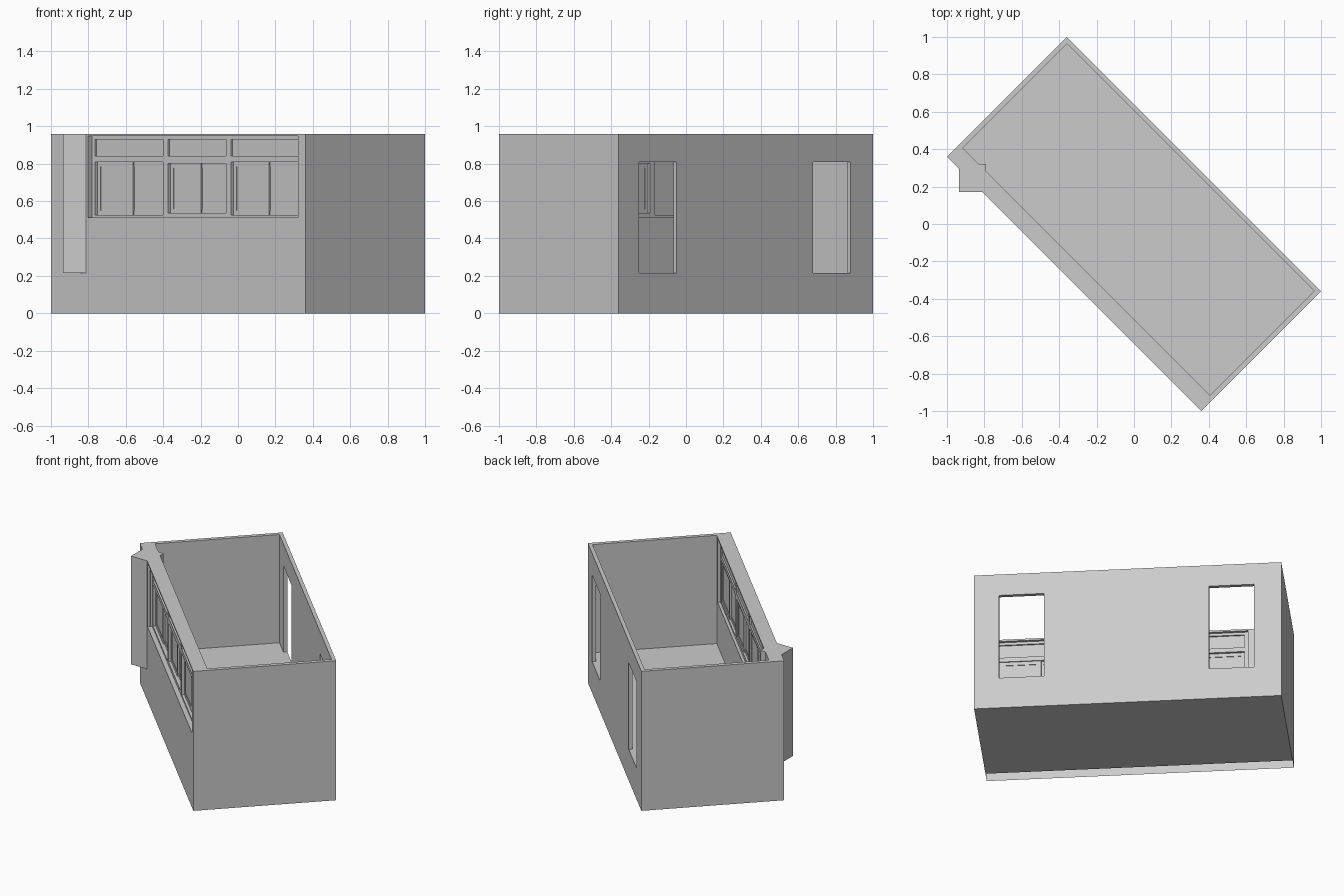
import bpy
import bmesh
from math import pi
from mathutils import Matrix

if "Cube" in bpy.data.objects:
    bpy.data.objects.remove(bpy.data.objects["Cube"], do_unlink=True)

# Plain grey plaster used everywhere
grey = bpy.data.materials.new("plain_grey")
grey.use_nodes = True
GREY = (0.6, 0.6, 0.6, 1)
grey.diffuse_color = GREY
grey.node_tree.nodes["Principled BSDF"].inputs["Base Color"].default_value = GREY

# The room stands diagonally: u runs along it, v across it
TURN = Matrix.Rotation(-pi / 4, 4, 'Z')
U, V, H, FLOOR = 0.962, 0.4525, 0.96, 0.215
INNER = -0.36


def box(name, u, v, z, turn=TURN):
    """Box from three (low, high) ranges."""
    bm = bmesh.new()
    bmesh.ops.create_cube(bm, size=1)
    for vert in bm.verts:
        vert.co = [r[0] + (c + 0.5) * (r[1] - r[0])
                   for r, c in zip((u, v, z), vert.co)]
    bm.transform(turn)
    mesh = bpy.data.meshes.new(name)
    bm.to_mesh(mesh)
    bm.free()
    mesh.materials.append(grey)
    ob = bpy.data.objects.new(name, mesh)
    bpy.context.collection.objects.link(ob)
    return ob


def combine(target, tool, operation):
    """Apply a boolean and remove the tool."""
    mod = target.modifiers.new("combine", 'BOOLEAN')
    mod.operation, mod.object, mod.solver = operation, tool, 'EXACT'
    bpy.context.view_layer.update()
    graph = bpy.context.evaluated_depsgraph_get()
    mesh = bpy.data.meshes.new_from_object(target.evaluated_get(graph))
    target.modifiers.clear()
    target.data = mesh
    bpy.data.objects.remove(tool, do_unlink=True)


# Room shell: floor slab, end walls and back wall with two doorways
shell = box("room_shell", (-U, U), (INNER, V), (0, H))
combine(shell, box("cavity", (-0.935, 0.935), (INNER - 0.1, 0.4275), (FLOOR, H + 0.1)), 'DIFFERENCE')
for left in (-0.792, 0.523):
    combine(shell, box("doorway", (left, left + 0.283), (0.3, 0.6), (FLOOR, 0.81)), 'DIFFERENCE')

# Thick window wall with a long opening and a corner column
W0, W1, SILL, HEAD = -0.682, 0.906, 0.512, 0.948
wall = box("window_wall", (-U, U), (-V, INNER), (0, H))
combine(wall, box("opening", (W0, W1), (-0.6, -0.2), (SILL, HEAD)), 'DIFFERENCE')
combine(wall, box("column", (-0.935, -0.79), (0.172, 0.32), (FLOOR, H), Matrix()), 'UNION')

# The window wall is hollow and open underneath
bm = bmesh.new()
bm.from_mesh(wall.data)
under = [f for f in bm.faces if f.calc_center_median().z < 0.001]
bmesh.ops.delete(bm, geom=under, context='FACES_ONLY')
bm.to_mesh(wall.data)
bm.free()

# Window frame: one slab pierced by three transom lights and three bays
FRAME = (-0.4225, -0.378)
frame = box("window_frame", (W0, W1), FRAME, (SILL, HEAD))
bays = [(-0.659, -0.145, 0.525), (-0.107, 0.332, 0.535), (0.37, 0.884, 0.525)]
for a, b, low in bays:
    high = 1.335 - low
    combine(frame, box("light", (a, b), (-0.6, -0.2), (0.84, 0.93)), 'DIFFERENCE')
    combine(frame, box("bay", (a, b), (-0.6, -0.2), (low, high)), 'DIFFERENCE')
    box("transom_pane", (a, b), (-0.412, -0.388), (0.84, 0.93))

    # Two sliding sashes per bay, one set slightly behind the other
    mid = (a + b) / 2
    for side, (s0, s1), front in (("right", (a, mid + 0.012), -0.405),
                                  ("left", (mid - 0.012, b), -0.397)):
        sash = box(side + "_sash", (s0, s1), (front, front + 0.012), (low, high))
        rim = 0.024
        combine(sash, box("hole", (s0 + rim, s1 - rim), (-0.6, -0.2),
                          (low + rim, high - rim)), 'DIFFERENCE')
        box(side + "_pane", (s0 + rim, s1 - rim), (front + 0.004, front + 0.008),
            (low + rim, high - rim))
